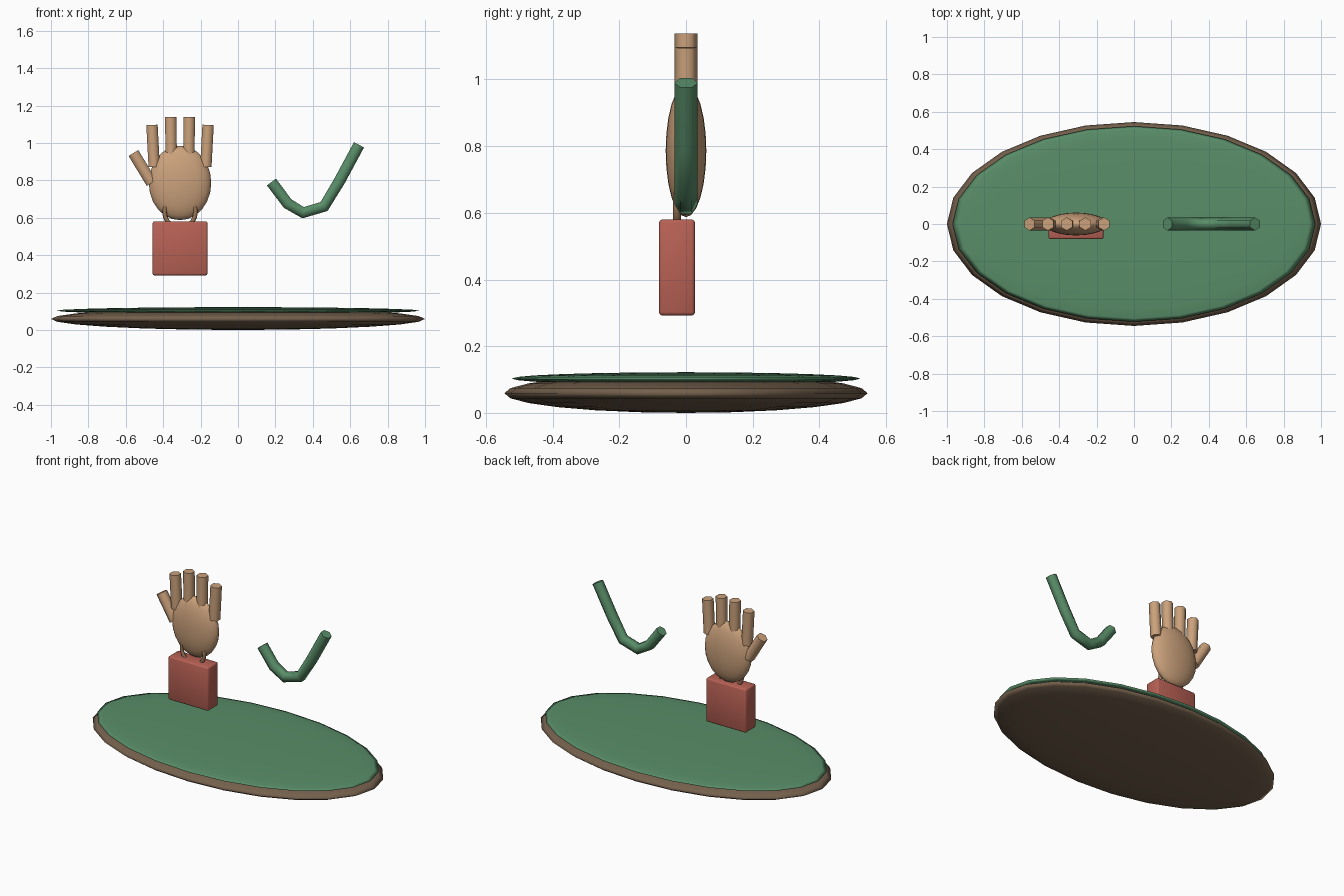
import bpy, bmesh, math
from mathutils import Vector, Matrix

if "Cube" in bpy.data.objects:
    bpy.data.objects.remove(bpy.data.objects["Cube"])


def material(name, rgb):
    m = bpy.data.materials.new(name)
    m.diffuse_color = (*rgb, 1)
    m.use_nodes = True
    m.node_tree.nodes["Principled BSDF"].inputs["Base Color"].default_value = m.diffuse_color
    return m


GREEN = material("green", (0.10, 0.27, 0.14))
BROWN = material("brown", (0.18, 0.12, 0.075))
SKIN = material("tan", (0.60, 0.36, 0.20))
RED = material("red", (0.48, 0.12, 0.09))
STRAP = material("strap_brown", (0.32, 0.18, 0.09))


def finish(bm, name, mat, sharp_angle=180):
    bmesh.ops.recalc_face_normals(bm, faces=bm.faces[:])
    for f in bm.faces:
        f.smooth = True
    for e in bm.edges:
        if len(e.link_faces) == 2 and e.calc_face_angle() > math.radians(sharp_angle):
            e.smooth = False
    mesh = bpy.data.meshes.new(name)
    bm.to_mesh(mesh)
    bm.free()
    mesh.materials.append(mat)
    obj = bpy.data.objects.new(name, mesh)
    bpy.context.collection.objects.link(obj)
    return obj


def ellipsoid(name, center, radii, mat):
    bm = bmesh.new()
    bmesh.ops.create_uvsphere(bm, u_segments=24, v_segments=12, radius=1,
                              matrix=Matrix.Translation(center) @ Matrix.Diagonal((*radii, 1)))
    return finish(bm, name, mat)


def tube(name, path, mat, r=0.035, sides=6, closed=False, y=0.0):
    """Tube along an (x, z) path lying in a plane of constant y."""
    pts = [Vector((x, y, z)) for x, z in path]
    n = len(pts)
    bm = bmesh.new()
    rings = []
    for i, p in enumerate(pts):
        a = pts[(i - 1) % n] if closed or i > 0 else p
        b = pts[(i + 1) % n] if closed or i < n - 1 else p
        t = (p - a).normalized() + (b - p).normalized()
        side = Vector((t.z, 0, -t.x)).normalized()
        ring = []
        for k in range(sides):
            ang = math.pi / 2 + 2 * math.pi * k / sides
            ring.append(bm.verts.new(p + r * (math.cos(ang) * side + math.sin(ang) * Vector((0, 1, 0)))))
        rings.append(ring)
    for i in range(n if closed else n - 1):
        r0, r1 = rings[i], rings[(i + 1) % n]
        for k in range(sides):
            j = (k + 1) % sides
            bm.faces.new((r0[k], r0[j], r1[j], r1[k]))
    if not closed:
        bm.faces.new(rings[0])
        bm.faces.new(rings[-1])
    return finish(bm, name, mat, 65)


# Oval base with a thin green top
ellipsoid("base", (0, 0, 0.059), (1, 0.545, 0.059), BROWN)
ellipsoid("base_top", (0, 0, 0.103), (0.97, 0.523, 0.019), GREEN)

# Open hand: palm, four slightly spread fingers, thumb
HX = -0.31
ellipsoid("palm", (HX, 0, 0.786), (0.167, 0.061, 0.199), SKIN)
for i, top in enumerate((1.096, 1.138, 1.138, 1.096)):
    s = i - 1.5
    tube(f"finger_{i + 1}", [(HX + 0.092 * s, 0.872), (HX + 0.1 * s, top)], SKIN)
tube("thumb", [(-0.462, 0.786), (-0.559, 0.946)], SKIN)

# Small bag hanging from a ring handle that passes through the palm
bm = bmesh.new()
bmesh.ops.create_cube(bm, size=1, matrix=Matrix.Translation((HX, -0.027, 0.436))
                      @ Matrix.Diagonal((0.294, 0.108, 0.288, 1)))
bmesh.ops.bevel(bm, geom=bm.edges[:], offset=0.01, segments=2, profile=0.5, affect='EDGES')
finish(bm, "bag", RED, 50)
ring = [(HX + 0.083 * math.cos(2 * math.pi * k / 20), 0.63 + 0.083 * math.sin(2 * math.pi * k / 20))
        for k in range(20)]
tube("bag_handle", ring, STRAP, r=0.012, sides=8, closed=True, y=-0.027)

# Curved green hook
tube("hook", [(0.179, 0.791), (0.265, 0.676), (0.348, 0.627), (0.46, 0.66),
              (0.543, 0.797), (0.647, 0.99)], GREEN)
